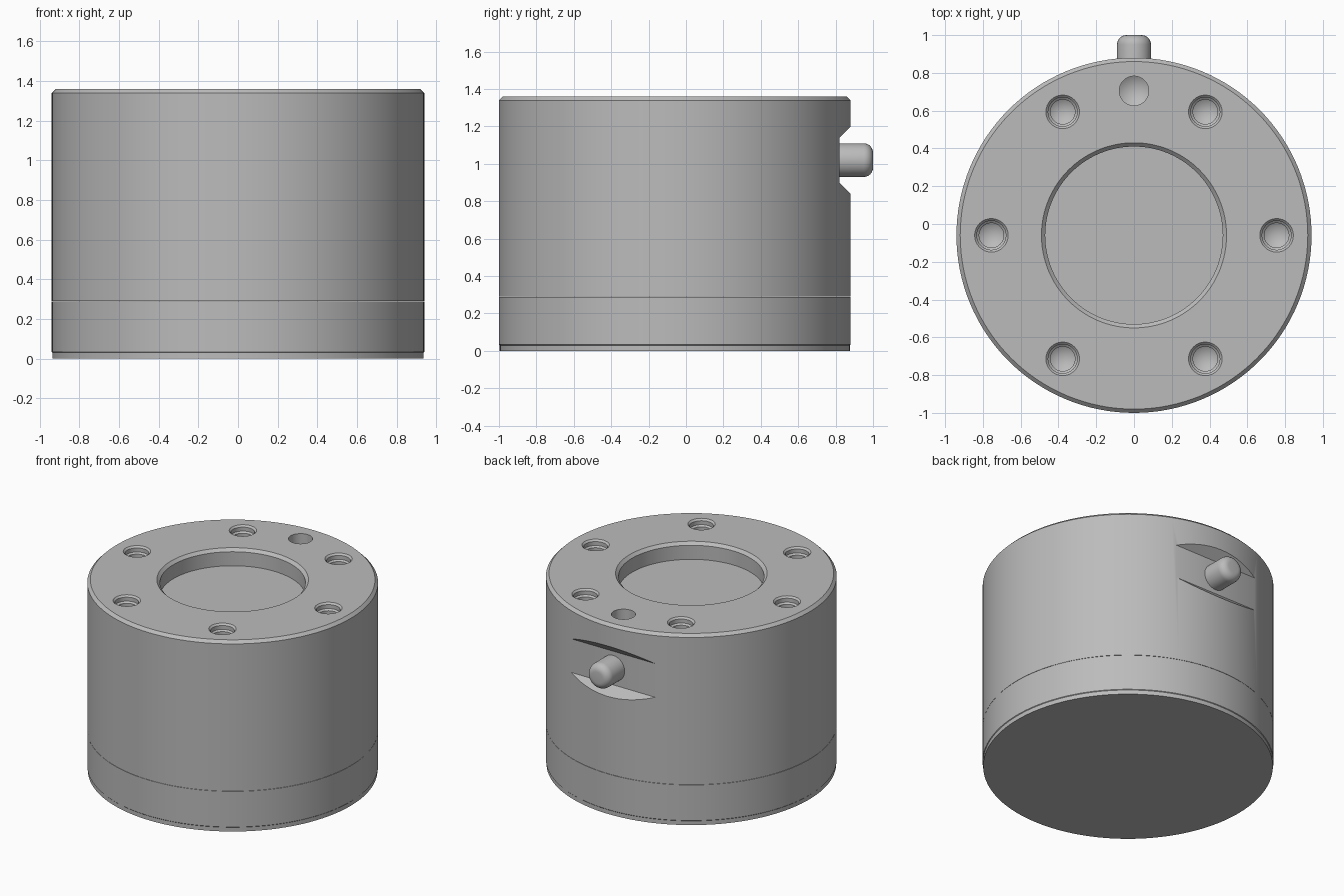
import bpy
import math
from mathutils import Matrix

if "Cube" in bpy.data.objects:
    bpy.data.objects.remove(bpy.data.objects["Cube"], do_unlink=True)

CENTRE_Y = -0.06
RADIUS = 0.94
HEIGHT = 1.36

steel = bpy.data.materials.new("grey steel")
steel.use_nodes = True
colour = (0.5, 0.5, 0.5, 1)
steel.diffuse_color = colour
steel.node_tree.nodes["Principled BSDF"].inputs["Base Color"].default_value = colour


def add_mesh(name, verts, faces):
    mesh = bpy.data.meshes.new(name)
    mesh.from_pydata(verts, [], faces)
    mesh.materials.append(steel)
    obj = bpy.data.objects.new(name, mesh)
    bpy.context.collection.objects.link(obj)
    return obj


def revolve(name, profile, sides, location=(0, 0, 0)):
    """Closed solid turned about z; the profile runs from bottom to top, ends on the axis."""
    verts = [(0, 0, profile[0][1])]
    for r, z in profile[1:-1]:
        for i in range(sides):
            a = 2 * math.pi * i / sides
            verts.append((r * math.cos(a), r * math.sin(a), z))
    verts.append((0, 0, profile[-1][1]))
    faces = []
    rings = len(profile) - 2
    top = len(verts) - 1
    last = 1 + (rings - 1) * sides
    for i in range(sides):
        j = (i + 1) % sides
        faces.append((0, 1 + j, 1 + i))
        faces.append((top, last + i, last + j))
        for k in range(rings - 1):
            s = 1 + k * sides
            faces.append((s + i, s + j, s + sides + j, s + sides + i))
    obj = add_mesh(name, verts, faces)
    obj.location = location
    return obj


def smooth(obj):
    bpy.ops.object.select_all(action="DESELECT")
    obj.select_set(True)
    bpy.context.view_layer.objects.active = obj
    bpy.ops.object.shade_smooth_by_angle(angle=math.radians(25))


def cut(obj, cutter):
    mod = obj.modifiers.new("cut", "BOOLEAN")
    mod.operation = "DIFFERENCE"
    mod.solver = "EXACT"
    mod.object = cutter
    bpy.context.view_layer.objects.active = obj
    bpy.ops.object.modifier_apply(modifier=mod.name)
    bpy.data.objects.remove(cutter, do_unlink=True)


# Base cap with a small step at the foot
base = revolve("base_cap", [(0, 0), (RADIUS - 0.004, 0), (RADIUS - 0.004, 0.03),
                            (RADIUS, 0.034), (RADIUS, 0.288), (0, 0.288)],
               128, (0, CENTRE_Y, 0))

# Main body with chamfered rim and round recess in the top
body = revolve("main_body", [(0, 0.29), (RADIUS, 0.29), (RADIUS, HEIGHT - 0.02),
                             (RADIUS - 0.02, HEIGHT), (0.49, HEIGHT),
                             (0.47, HEIGHT - 0.02), (0.47, HEIGHT - 0.12),
                             (0, HEIGHT - 0.12)],
               128, (0, CENTRE_Y, 0))

# Ring of six stepped screw holes
for i in range(6):
    a = math.pi * i / 3
    spot = (0.755 * math.cos(a), CENTRE_Y + 0.755 * math.sin(a), HEIGHT)
    cut(body, revolve("screw_hole_cutter",
                      [(0, -0.24), (0.065, -0.2), (0.065, -0.05), (0.077, -0.04),
                       (0.077, -0.012), (0.089, 0), (0.089, 0.05), (0, 0.05)], 32, spot))

# Plain locating hole near the back
cut(body, revolve("locating_hole_cutter",
                  [(0, -0.16), (0.078, -0.11), (0.078, 0.05), (0, 0.05)],
                  32, (0, 0.705, HEIGHT)))

# Flat-bottomed notch with sloping sides across the back
PIN_Z = 1.02
section = [(0.82, -0.12), (0.82, 0.12), (1.02, 0.32), (1.02, -0.32)]
verts = [(x, y, PIN_Z + z) for x in (-0.6, 0.6) for y, z in section]
notch = add_mesh("notch_cutter", verts,
                 [(0, 1, 2, 3), (7, 6, 5, 4)]
                 + [(i, i + 4, (i + 1) % 4 + 4, (i + 1) % 4) for i in range(4)])
cut(body, notch)

# Rounded pin standing out of the notch
fillet = 0.05
pin_profile = [(0, 0), (0.09, 0)]
for i in range(7):
    a = math.pi / 2 * i / 6
    pin_profile.append((0.09 - fillet + fillet * math.cos(a),
                        0.2 - fillet + fillet * math.sin(a)))
pin_profile.append((0, 0.2))
pin = revolve("side_pin", pin_profile, 48)
pin.data.transform(Matrix.Rotation(-math.pi / 2, 4, "X"))
pin.location = (0, 0.8, PIN_Z)

for part in (base, body, pin):
    smooth(part)
